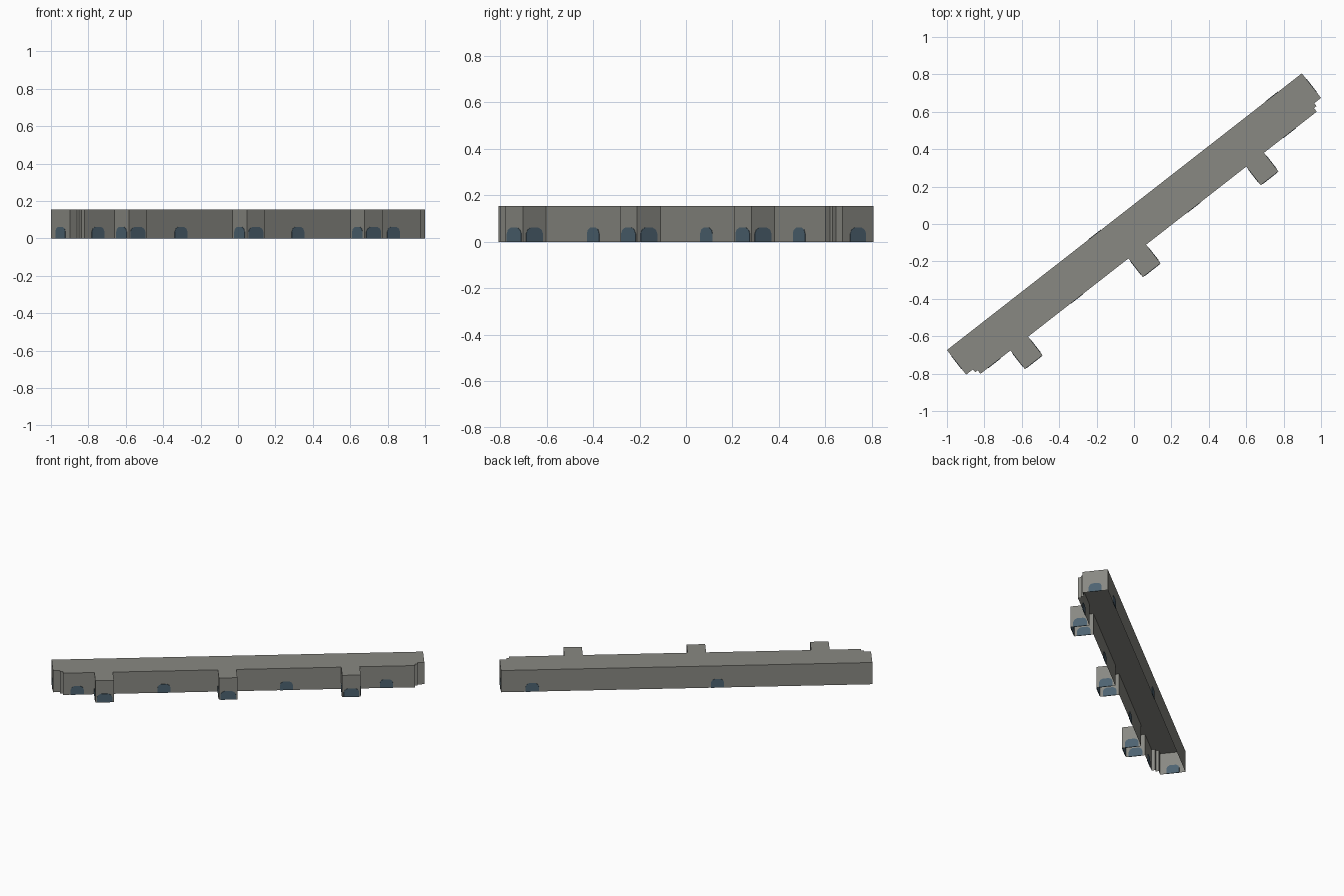
import bpy, bmesh, math
from mathutils import Matrix, Vector

if "Cube" in bpy.data.objects:
    bpy.data.objects.remove(bpy.data.objects["Cube"])

ANGLE = Matrix.Rotation(math.radians(37.94), 4, 'Z')   # the block stands diagonally
HEIGHT = 0.155
END, BACK, FRONT, STUB = 1.203, 0.0834, -0.127, -0.253  # local plan extents
STUBS = (-0.877, -0.077, 0.722)                        # wing centres
HALF = 0.06                                            # half width of a wing


def material(name, color):
    m = bpy.data.materials.new(name)
    m.diffuse_color = (*color, 1)
    m.use_nodes = True
    m.node_tree.nodes["Principled BSDF"].inputs["Base Color"].default_value = m.diffuse_color
    return m


def add_object(name, bm, mat):
    bm.transform(ANGLE)
    mesh = bpy.data.meshes.new(name)
    bm.to_mesh(mesh)
    bm.free()
    mesh.materials.append(mat)
    obj = bpy.data.objects.new(name, mesh)
    bpy.context.collection.objects.link(obj)
    return obj


stone = material("warm grey wall", (0.25, 0.25, 0.225))
glass = material("blue grey arch", (0.075, 0.125, 0.165))

# Block: plan outline with stepped front corners and three wings, open underneath
steps = [(END, -BACK), (1.157, -BACK), (1.157, -0.103), (1.14, -0.103), (1.14, FRONT)]
plan = [(-x, y) for x, y in steps]
for c in STUBS:
    plan += [(c - HALF, FRONT), (c - HALF, STUB), (c + HALF, STUB), (c + HALF, FRONT)]
plan += steps[::-1] + [(END, BACK), (-END, BACK)]

bm = bmesh.new()
low = [bm.verts.new((x, y, 0)) for x, y in plan]
high = [bm.verts.new((x, y, HEIGHT)) for x, y in plan]
bm.faces.new(high)
for i in range(len(plan)):
    j = (i + 1) % len(plan)
    bm.faces.new((low[i], low[j], high[j], high[i]))
add_object("building_block", bm, stone)


# Arches: thin plates set through the wall so they show on both sides
def arch(name, x, y, facing, width=0.085):
    half = [(0.5, 0), (0.5, 0.036), (0.42, 0.052), (0.24, 0.061)]
    profile = [(a * width, z) for a, z in half]
    profile += [(-a, z) for a, z in profile[::-1]]
    bm = bmesh.new()
    face = bm.faces.new([bm.verts.new((a, -0.002, z)) for a, z in profile])
    ext = bmesh.ops.extrude_face_region(bm, geom=[face])
    moved = [v for v in ext["geom"] if isinstance(v, bmesh.types.BMVert)]
    bmesh.ops.translate(bm, verts=moved, vec=Vector((0, 0.004, 0)))
    bmesh.ops.recalc_face_normals(bm, faces=bm.faces)
    bm.transform(Matrix.Translation((x, y, 0)) @ Matrix.Rotation(math.radians(facing), 4, 'Z'))
    add_object(name, bm, glass)


for x in (-1.048, -0.486, 0.307, 0.955):
    arch("front_arch", x, FRONT, 0)
for x in (-0.2, 1.0):
    arch("back_arch", x, BACK, 180)
for side in (-1, 1):
    arch("end_arch", side * END, 0, 90 * side)
    for c in STUBS:
        arch("wing_side_arch", c + side * HALF, -0.19, 90 * side, 0.09)
for c in STUBS:
    arch("wing_end_arch", c, STUB, 0, 0.1)
